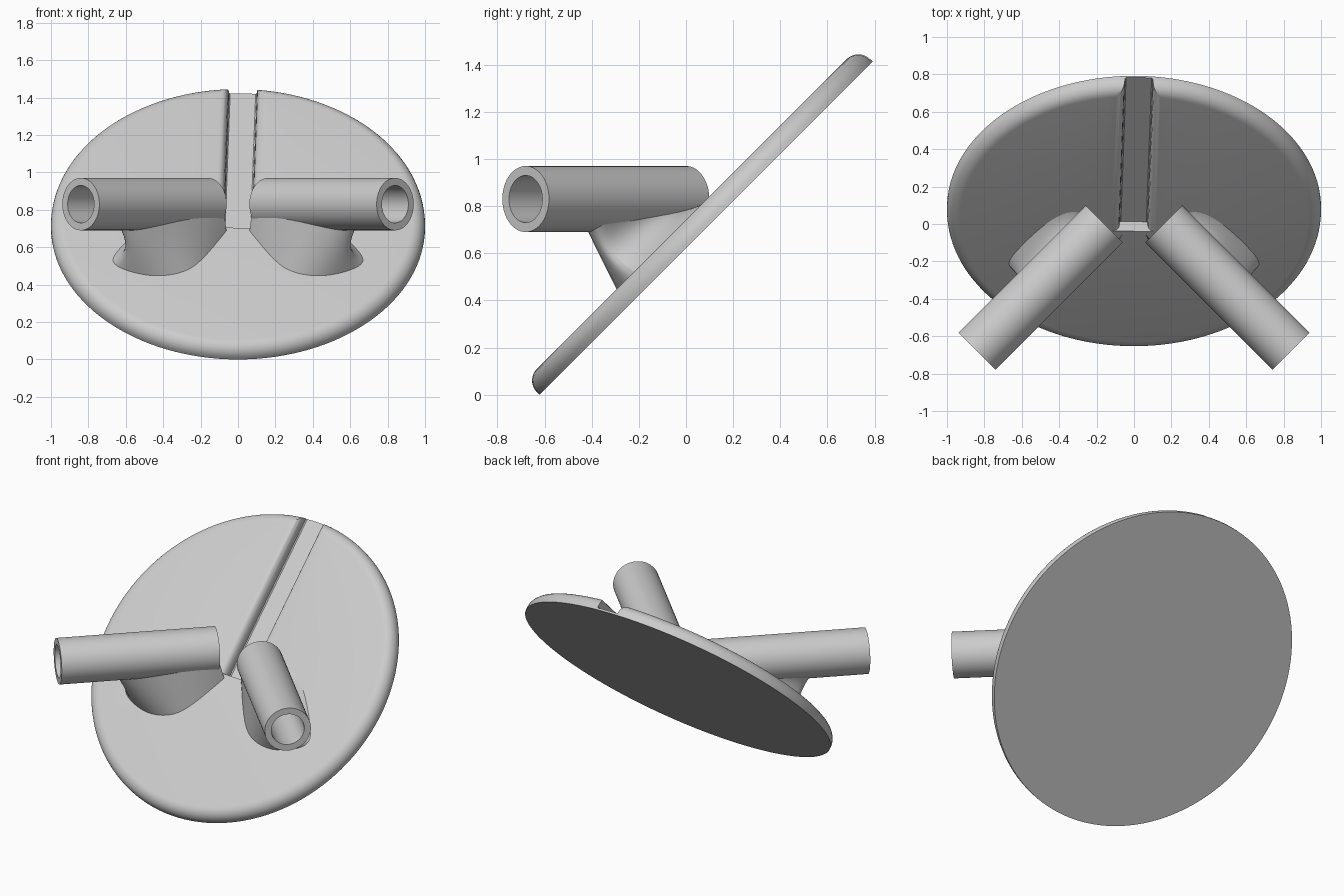
import bpy, bmesh, math
from mathutils import Vector, Matrix

if "Cube" in bpy.data.objects:
    bpy.data.objects.remove(bpy.data.objects["Cube"])

GREY = (0.6, 0.6, 0.6, 1)
mat = bpy.data.materials.new("plain grey")
mat.use_nodes = True
mat.diffuse_color = GREY
mat.node_tree.nodes["Principled BSDF"].inputs["Base Color"].default_value = GREY


def finish(name, bm, matrix=Matrix()):
    bmesh.ops.recalc_face_normals(bm, faces=bm.faces)
    mesh = bpy.data.meshes.new(name)
    bm.to_mesh(mesh)
    bm.free()
    mesh.materials.append(mat)
    obj = bpy.data.objects.new(name, mesh)
    bpy.context.collection.objects.link(obj)
    obj.matrix_world = matrix
    return obj


def smooth(obj, angle=35):
    bpy.ops.object.select_all(action='DESELECT')
    obj.select_set(True)
    bpy.context.view_layer.objects.active = obj
    bpy.ops.object.shade_smooth_by_angle(angle=math.radians(angle))


def lathe(name, profile, steps, matrix, closed):
    bm = bmesh.new()
    verts = [bm.verts.new((r, 0, h)) for r, h in profile]
    pairs = list(zip(verts, verts[1:])) + ([(verts[-1], verts[0])] if closed else [])
    edges = [bm.edges.new(p) for p in pairs]
    bmesh.ops.spin(bm, geom=verts + edges, axis=(0, 0, 1), cent=(0, 0, 0),
                   angle=math.tau, steps=steps, use_duplicate=False)
    bmesh.ops.remove_doubles(bm, verts=bm.verts, dist=1e-5)
    return finish(name, bm, matrix)


# Tilted round plate with a rounded front rim
THICK, RIM = 0.085, 0.07
tilt = Matrix.Translation((0, 0.085, 0.707)) @ Matrix.Rotation(math.radians(45), 4, 'X')
rim = [(1 - RIM + RIM * math.cos(a), THICK - RIM + RIM * math.sin(a))
       for a in (math.radians(90 * i / 8) for i in range(9))]
plate = lathe("tilted_plate", [(0, 0), (1, 0)] + rim + [(0, THICK)], 128, tilt, False)

# Cable groove cut into the plate, with softly rounded lips
half = [(0.068, -0.073), (0.074, -0.067), (0.076, -0.045), (0.08, -0.025),
        (0.09, -0.01), (0.105, -0.002), (0.125, 0.001), (0.125, 0.1)]
section = half + [(-x, z) for x, z in reversed(half)]
bm = bmesh.new()
face = bm.faces.new([bm.verts.new((x, -0.09, THICK + z)) for x, z in section])
ext = bmesh.ops.extrude_face_region(bm, geom=[face])["geom"]
bmesh.ops.translate(bm, vec=(0, 1.3, 0),
                    verts=[g for g in ext if isinstance(g, bmesh.types.BMVert)])
cutter = finish("groove_cutter", bm, tilt @ Matrix.Rotation(math.radians(-1.5), 4, 'Z'))
cutter.hide_render = True
bpy.context.view_layer.update()
cut = plate.modifiers.new("groove", 'BOOLEAN')
cut.object = cutter
cut.solver = 'EXACT'
bpy.context.view_layer.objects.active = plate
plate.select_set(True)
bpy.ops.object.modifier_apply(modifier=cut.name)
bpy.data.objects.remove(cutter)
smooth(plate)

# Web outline on the plate (x, z), and under the tube (along, across)
FOOT = [(.06, .68), (.2, .5), (.3, .45), (.45, .435), (.6, .47),
        (.71, .52), (.65, .6), (.51, .74), (.38, .84), (.28, .88)]
HEAD = [(0, -.12), (.25, -.12), (.45, -.09), (.58, -.04), (.62, .04),
        (.62, .1), (.56, .115), (.35, .115), (.15, .115), (0, .115)]
PINCH = [0, 0, 0, 0, .03, .1, .1, .05, .04, .03]
ROWS = 6
AXIS_Z, INNER, OUTER, LENGTH = 0.83, 0.1, 0.14, 0.962
C = math.sqrt(0.5)


def web(name, side):
    bm = bmesh.new()
    grid = []
    for (x, z), (t, s), pinch in zip(FOOT, HEAD, PINCH):
        low = Vector((x, z - 0.73, z - 0.01))
        high = Vector((0.16 + C * (t + s), C * (s - t),
                       AXIS_Z - math.sqrt(0.125 ** 2 - s * s)))
        column = []
        for i in range(ROWS + 1):
            f = i / ROWS
            p = low.lerp(high, f) - Vector((.8, .3, .3)) * pinch * 4 * f * (1 - f)
            column.append(bm.verts.new((side * p.x, p.y, p.z)))
        grid.append(column)
    for a, b in zip(grid, grid[1:]):
        for i in range(ROWS):
            bm.faces.new((a[i], b[i], b[i + 1], a[i + 1]))
    obj = finish(name, bm)
    sub = obj.modifiers.new("soften", 'SUBSURF')
    sub.levels = sub.render_levels = 2
    # Open sheet: make sure it faces outward, away from the tube axis
    front = obj.data.polygons[ROWS * 2]
    if front.normal.y > 0:
        obj.data.flip_normals()
    smooth(obj, 60)


# Two hollow tubes spreading forward, each carried on a web
for side, label in ((1, "left"), (-1, "right")):
    axis = Vector((side, -1, 0))
    place = Matrix.Translation((side * 0.16, 0, AXIS_Z)) @ axis.to_track_quat('Z', 'Y').to_matrix().to_4x4()
    tube = lathe(label + "_tube", [(INNER, 0), (OUTER, 0), (OUTER, LENGTH), (INNER, LENGTH)],
                 64, place, True)
    smooth(tube)
    web(label + "_web", side)
